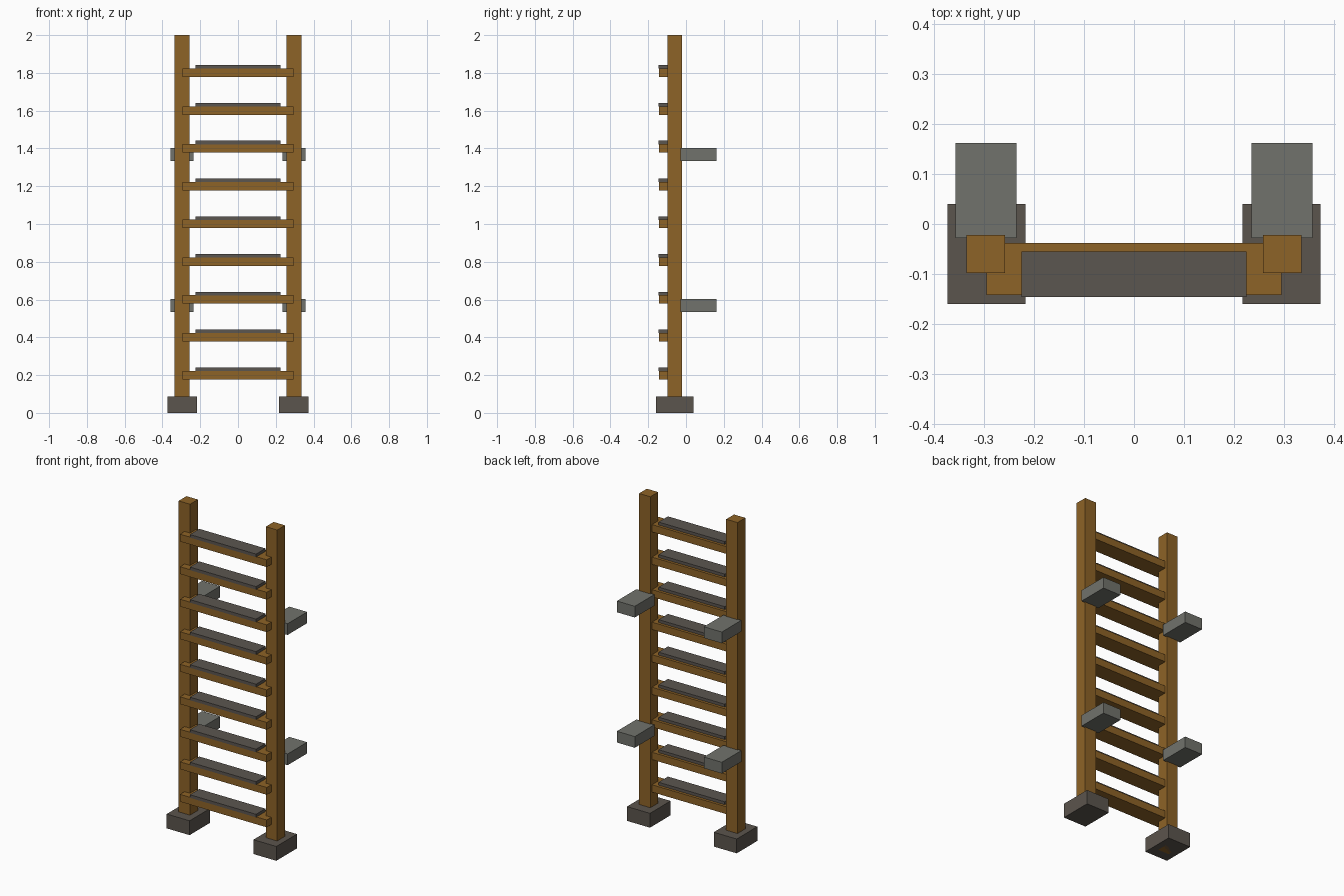
import bpy

if "Cube" in bpy.data.objects:
    bpy.data.objects.remove(bpy.data.objects["Cube"])


def material(name, rgb):
    m = bpy.data.materials.new(name)
    m.diffuse_color = (*rgb, 1)
    m.use_nodes = True
    m.node_tree.nodes["Principled BSDF"].inputs["Base Color"].default_value = m.diffuse_color
    return m


wood = material("wood", (0.27, 0.125, 0.02))
dark_stone = material("dark_stone", (0.105, 0.09, 0.075))
grip = material("grip", (0.105, 0.092, 0.08))
metal = material("metal", (0.165, 0.17, 0.15))


def box(name, x, y, z, mat):
    """Box from (min, max) ranges on each axis."""
    bpy.ops.mesh.primitive_cube_add(size=1)
    ob = bpy.context.object
    ob.name = name
    ob.location = [(a + b) / 2 for a, b in (x, y, z)]
    ob.scale = [b - a for a, b in (x, y, z)]
    bpy.ops.object.transform_apply(location=True, rotation=False, scale=True)
    ob.data.materials.append(mat)
    return ob


# Side rails, feet and wall brackets, on both sides
for side, s in (("left", -1), ("right", 1)):
    def span(a, b):
        return tuple(sorted((s * a, s * b)))

    box(f"{side}_rail", span(0.258, 0.335), (-0.098, -0.022), (0, 2), wood)
    box(f"{side}_foot", span(0.217, 0.373), (-0.16, 0.04), (0, 0.088), dark_stone)
    for level, z in (("lower", 0.533), ("upper", 1.334)):
        box(f"{side}_{level}_wall_bracket", span(0.235, 0.357),
            (-0.028, 0.162), (z, z + 0.069), metal)

# Rungs with grip strips on top
for i in range(9):
    z = 0.2 * (i + 1)
    box(f"rung_{i + 1}", (-0.295, 0.295), (-0.142, -0.038), (z - 0.022, z + 0.023), wood)
    box(f"grip_strip_{i + 1}", (-0.225, 0.225), (-0.146, -0.055), (z + 0.022, z + 0.041), grip)
